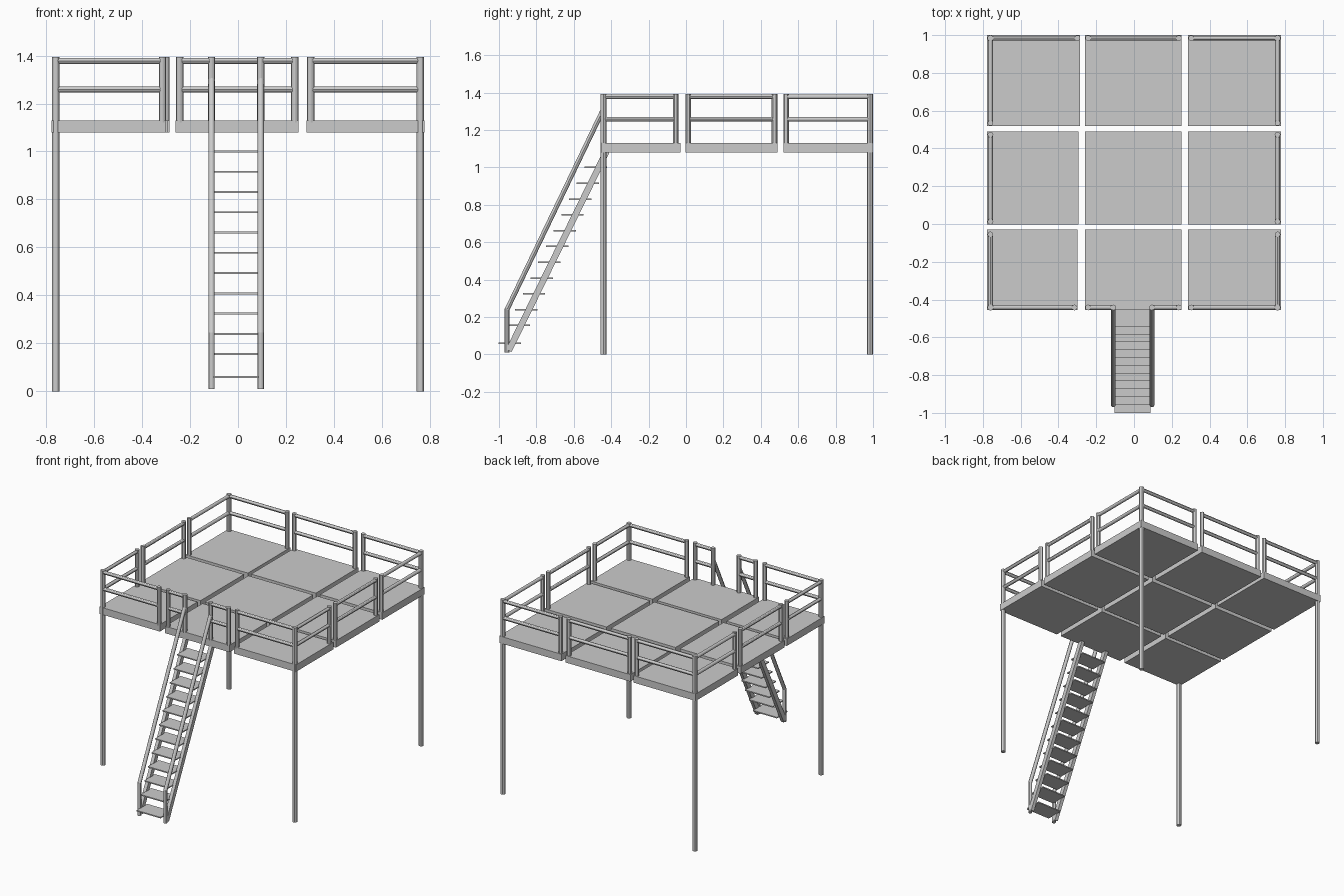
import bpy
from math import atan2
from mathutils import Vector

if "Cube" in bpy.data.objects:
    bpy.data.objects.remove(bpy.data.objects["Cube"])

DECK_LOW, DECK_TOP, RAIL_TOP = 1.08, 1.13, 1.393


def box(name, lo, hi):
    lo, hi = Vector(lo), Vector(hi)
    bpy.ops.mesh.primitive_cube_add(size=1, location=(lo + hi) / 2)
    o = bpy.context.object
    o.name = name
    o.scale = hi - lo
    return o


def tube(name, a, b, r):
    a, b = Vector(a), Vector(b)
    d = b - a
    bpy.ops.mesh.primitive_cylinder_add(vertices=12, radius=r, depth=d.length,
                                        location=(a + b) / 2)
    o = bpy.context.object
    o.name = name
    o.rotation_euler = d.to_track_quat('Z', 'Y').to_euler()
    bpy.ops.object.shade_smooth_by_angle()
    return o


def post(x, y):
    tube("railing_post", (x, y, DECK_TOP - 0.01), (x, y, RAIL_TOP), 0.015)


def rails(a, b):
    for z in (1.258, 1.378):
        tube("railing_bar", (*a, z), (*b, z), 0.0125)


# Nine deck panels
rows = [(-0.455, -0.03, -0.30), (-0.003, 0.49, -0.295), (0.52, 1.0, -0.285)]
for y0, y1, left_edge in rows:
    for x0, x1 in ((-0.777, left_edge), (-0.26, 0.252), (0.286, 0.777)):
        box("deck_panel", (x0, y0, DECK_LOW), (x1, y1, DECK_TOP))

# Corner legs, which run on up as railing posts
FRONT, BACK, SIDE = -0.442, 0.984, 0.76
for x in (-SIDE, SIDE):
    for y in (FRONT, BACK):
        tube("corner_leg", (x, y, 0), (x, y, RAIL_TOP), 0.016)

# Side railings
for x in (-SIDE, SIDE):
    for y0, y1 in ((FRONT, -0.055), (0.012, 0.473), (0.535, BACK)):
        rails((x, y0), (x, y1))
        for y in (y0, y1):
            if y not in (FRONT, BACK):
                post(x, y)

# Front and back railings, with the stair opening at the front
spans = [(FRONT, [(-SIDE, -0.315), (-0.243, -0.11), (0.095, 0.237), (0.303, SIDE)]),
         (BACK, [(-SIDE, -0.30), (-0.243, 0.237), (0.303, SIDE)])]
for y, pairs in spans:
    for x0, x1 in pairs:
        rails((x0, y), (x1, y))
        for x in (x0, x1):
            if abs(x) != SIDE:
                post(x, y)

# Stair stringers and handrails
for x in (-0.11, 0.095):
    a, b = Vector((x, -0.948, 0.02)), Vector((x, -0.425, 1.085))
    d = b - a
    s = box("stair_stringer", (-0.012, -0.017, -d.length / 2),
            (0.012, 0.017, d.length / 2))
    s.location = (a + b) / 2
    s.rotation_euler.x = -atan2(d.y, d.z)
    tube("handrail_post", (x, -0.957, 0.01), (x, -0.957, 0.245), 0.013)
    tube("handrail", (x, -0.957, 0.24), (x, -0.447, 1.30), 0.013)

# Stair treads
for z in [0.06] + [0.155 + 0.0845 * i for i in range(11)]:
    y = -0.895 + (z - 0.155) * 0.487
    box("stair_tread", (-0.102, y - 0.06, z - 0.004), (0.088, y + 0.06, z + 0.004))
